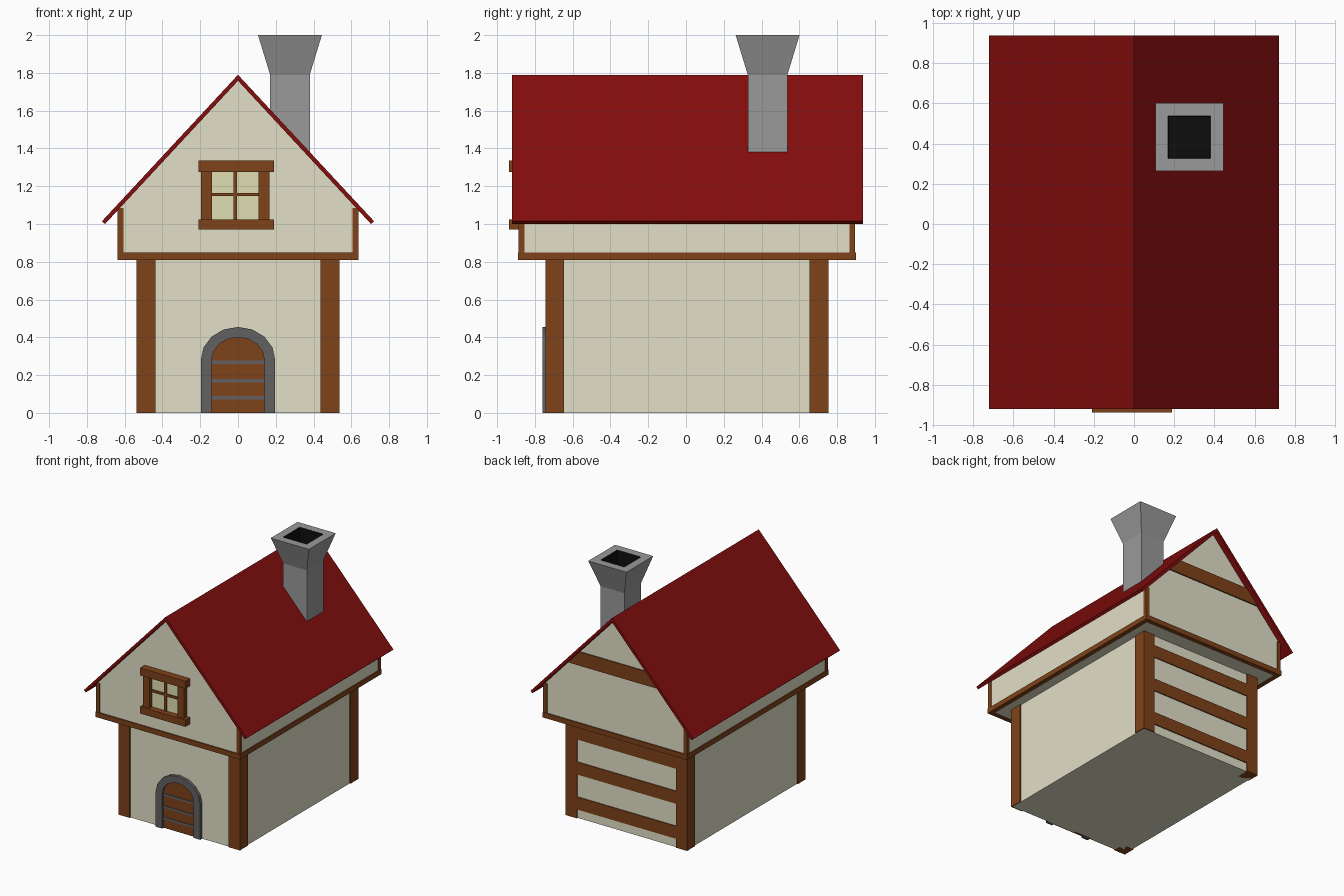
import bpy, bmesh
from math import sin, cos, pi

if "Cube" in bpy.data.objects:
    bpy.data.objects.remove(bpy.data.objects["Cube"])


def material(name, rgb):
    m = bpy.data.materials.new(name)
    m.diffuse_color = (*rgb, 1)
    m.use_nodes = True
    m.node_tree.nodes["Principled BSDF"].inputs["Base Color"].default_value = m.diffuse_color
    return m


PLASTER = material("plaster", (0.76, 0.74, 0.58))
TIMBER = material("timber", (0.21, 0.055, 0.01))
ROOF = material("roof_red", (0.23, 0.004, 0.004))
STONE = material("stone", (0.32, 0.32, 0.32))
DARK = material("dark_stone", (0.12, 0.12, 0.12))
GLASS = material("pane", (0.75, 0.74, 0.45))
SOOT = material("soot", (0.004, 0.004, 0.004))


def finish(name, bm, *mats):
    bmesh.ops.recalc_face_normals(bm, faces=bm.faces)
    me = bpy.data.meshes.new(name)
    bm.to_mesh(me)
    bm.free()
    for m in mats:
        me.materials.append(m)
    ob = bpy.data.objects.new(name, me)
    bpy.context.collection.objects.link(ob)
    return ob


def prism(name, profile, y0, y1, mat):
    """Extrude an (x, z) outline from y0 to y1."""
    bm = bmesh.new()
    face = bm.faces.new([bm.verts.new((x, y0, z)) for x, z in profile])
    ext = bmesh.ops.extrude_face_region(bm, geom=[face])["geom"]
    bmesh.ops.translate(bm, vec=(0, y1 - y0, 0),
                        verts=[v for v in ext if isinstance(v, bmesh.types.BMVert)])
    return finish(name, bm, mat)


def box(name, x0, x1, y0, y1, z0, z1, mat):
    return prism(name, [(x0, z0), (x1, z0), (x1, z1), (x0, z1)], y0, y1, mat)


CY = 0.005   # centre of the house in depth

# Ground floor walls and corner posts
box("lower_walls", -0.53, 0.53, CY - 0.74, CY + 0.74, 0, 0.82, PLASTER)
for sx in (-1, 1):
    for sy, side in ((-1, "front"), (1, "back")):
        x, y = sx * 0.488, CY + sy * 0.70
        box(f"{side}_post", x - 0.05, x + 0.05, y - 0.05, y + 0.05, 0, 0.815, TIMBER)

# Horizontal timbers on the back wall
for i in range(3):
    z = 0.07 + 0.28 * i
    box("back_rail", -0.45, 0.45, CY + 0.72, CY + 0.748, z, z + 0.1, TIMBER)

# Overhanging upper storey with gables
prism("upper_walls", [(-0.632, 0.813), (0.632, 0.813), (0.632, 1.083), (0, 1.762), (-0.632, 1.083)],
      CY - 0.885, CY + 0.885, PLASTER)
for sx in (-1, 1):
    for sy, side in ((-1, "front"), (1, "back")):
        x, y = sx * 0.621, CY + sy * 0.876
        box(f"upper_{side}_post", x - 0.016, x + 0.016, y - 0.015, y + 0.015, 0.83, 1.085, TIMBER)
    x, y = sx * 0.621, CY + sx * 0.877
    box("side_sill_beam", x - 0.018, x + 0.018, CY - 0.895, CY + 0.895, 0.81, 0.85, TIMBER)
    box("gable_sill_beam", -0.639, 0.639, y - 0.018, y + 0.018, 0.81, 0.85, TIMBER)

# Timber across the back gable
prism("gable_beam", [(-0.42, 1.31), (0.42, 1.31), (0.318, 1.42), (-0.318, 1.42)],
      CY + 0.87, CY + 0.895, TIMBER)

# Thin pitched roof
prism("roof", [(-0.72, 1.015), (0, 1.79), (0.72, 1.015), (0.704, 1.0), (0, 1.758), (-0.704, 1.0)],
      -0.92, 0.937, ROOF)

# Chimney: square rings joined into shaft, flare, rim and sooty flue
bm = bmesh.new()
rings = []
for hw, z in ((0.105, 1.35), (0.105, 1.79), (0.169, 2.0), (0.105, 2.0), (0.1, 1.72)):
    rings.append([bm.verts.new((0.275 + sx * hw, 0.432 + sy * hw, z))
                  for sx, sy in ((-1, -1), (1, -1), (1, 1), (-1, 1))])
for k, (a, b) in enumerate(zip(rings, rings[1:])):
    for i in range(4):
        f = bm.faces.new((a[i], a[(i + 1) % 4], b[(i + 1) % 4], b[i]))
        f.material_index = int(k == 3)
bm.faces.new(rings[0])
bm.faces.new(rings[-1]).material_index = 1
finish("chimney", bm, STONE, SOOT)


# Arched door with stone surround and straps
def arch(w, h):
    arc = [(w * cos(pi * i / 8), 0.28 + h * sin(pi * i / 8)) for i in range(9)]
    return [(w, 0)] + arc + [(-w, 0)]


prism("door_surround", arch(0.197, 0.175) + arch(0.14, 0.12)[::-1], -0.76, -0.72, DARK)
prism("door", arch(0.142, 0.122), -0.742, -0.72, TIMBER)
for z in (0.08, 0.17, 0.268):
    box("door_strap", -0.141, 0.141, -0.747, -0.73, z - 0.009, z + 0.009, DARK)

# Gable window
WX = -0.01
box("window_pane", WX - 0.15, WX + 0.15, -0.885, -0.883, 1.0, 1.3, GLASS)
for name, z0, z1 in (("window_sill", 0.97, 1.025), ("window_lintel", 1.275, 1.335)):
    box(name, WX - 0.2, WX + 0.2, -0.938, -0.87, z0, z1, TIMBER)
for sx in (-1, 1):
    x = WX - 0.005 + sx * 0.152
    box("window_jamb", x - 0.029, x + 0.029, -0.922, -0.87, 1.02, 1.28, TIMBER)
box("window_mullion", WX - 0.014, WX + 0.006, -0.9, -0.87, 1.02, 1.28, TIMBER)
box("window_crossbar", WX - 0.13, WX + 0.13, -0.9, -0.87, 1.147, 1.165, TIMBER)

# Pane sits just proud of the gable wall
bpy.data.objects["window_pane"].location.y = -0.004
